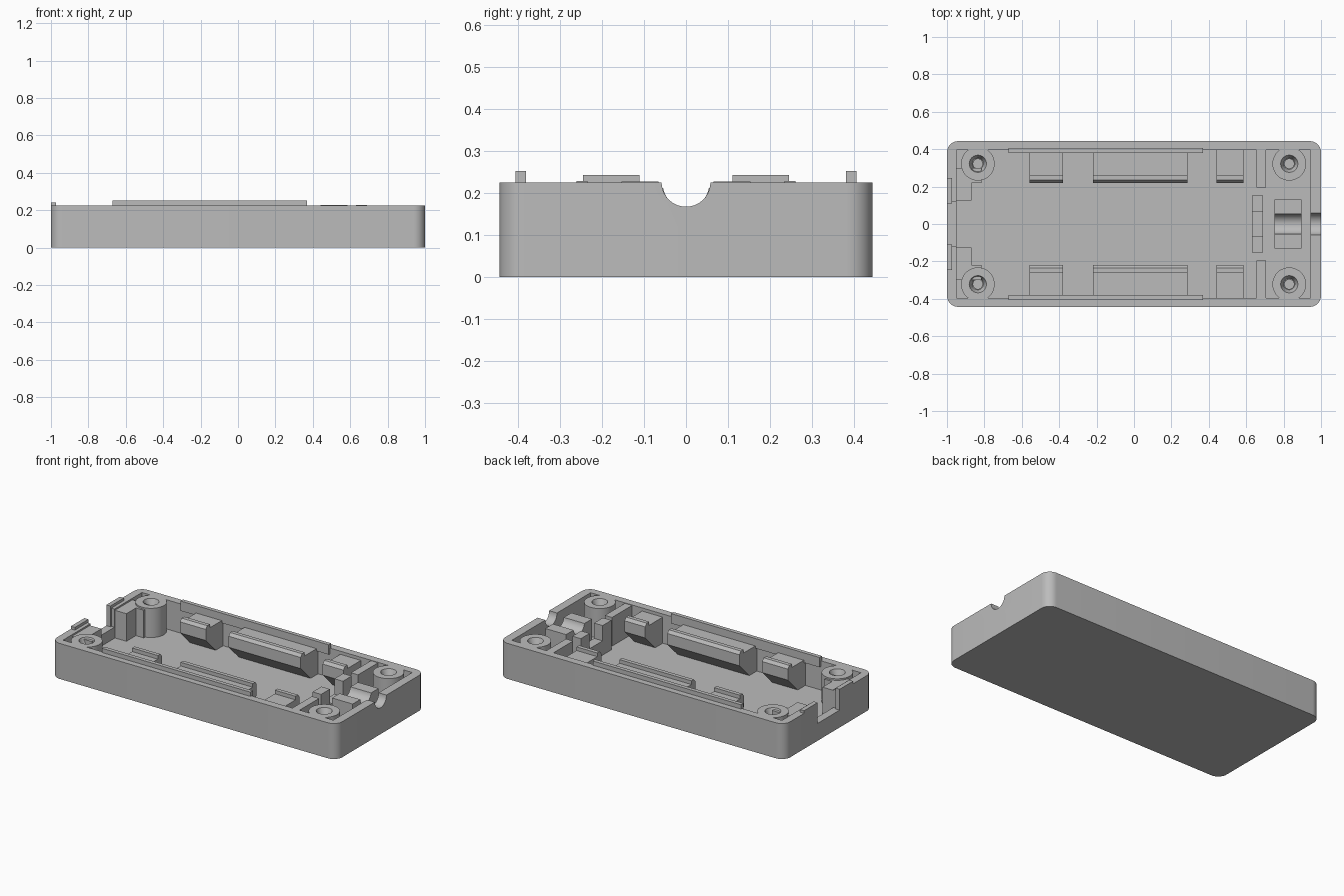
import bpy, bmesh, math
from mathutils import Matrix, Vector

if "Cube" in bpy.data.objects:
    bpy.data.objects.remove(bpy.data.objects["Cube"], do_unlink=True)

grey = bpy.data.materials.new("plain grey plastic")
grey.use_nodes = True
colour = (0.5, 0.5, 0.5, 1)
grey.diffuse_color = colour
grey.node_tree.nodes["Principled BSDF"].inputs["Base Color"].default_value = colour

HX, HY, TOP, FLOOR = 1.0, 0.443, 0.225, 0.04
WALL_Y = 0.395


def finish(name, bm):
    bmesh.ops.recalc_face_normals(bm, faces=bm.faces)
    mesh = bpy.data.meshes.new(name)
    bm.to_mesh(mesh)
    bm.free()
    mesh.materials.append(grey)
    obj = bpy.data.objects.new(name, mesh)
    bpy.context.collection.objects.link(obj)
    return obj


def box(name, x, y, z):
    bm = bmesh.new()
    bmesh.ops.create_cube(bm, size=1)
    for v in bm.verts:
        v.co = Vector([(r[0] + r[1]) / 2 + c * abs(r[1] - r[0]) for c, r in zip(v.co, (x, y, z))])
    return finish(name, bm)


def cylinder(name, centre, r_low, r_high, length, along_x=False, sides=40):
    bm = bmesh.new()
    bmesh.ops.create_cone(bm, cap_ends=True, segments=sides, radius1=r_low, radius2=r_high, depth=length)
    if along_x:
        bmesh.ops.rotate(bm, verts=bm.verts, matrix=Matrix.Rotation(math.pi / 2, 3, 'Y'))
    bmesh.ops.translate(bm, verts=bm.verts, vec=centre)
    return finish(name, bm)


def prism(name, profile, x0, x1):
    bm = bmesh.new()
    face = bm.faces.new([bm.verts.new((x0, y, z)) for y, z in profile])
    new = bmesh.ops.extrude_face_region(bm, geom=[face])["geom"]
    bmesh.ops.translate(bm, verts=[g for g in new if isinstance(g, bmesh.types.BMVert)], vec=(x1 - x0, 0, 0))
    return finish(name, bm)


def activate(obj):
    bpy.ops.object.select_all(action='DESELECT')
    obj.select_set(True)
    bpy.context.view_layer.objects.active = obj


def cut(target, cutter):
    cutter.hide_render = True
    mod = target.modifiers.new("cut", 'BOOLEAN')
    mod.operation, mod.solver, mod.object = 'DIFFERENCE', 'EXACT', cutter
    activate(target)
    bpy.ops.object.modifier_apply(modifier=mod.name)
    bpy.data.objects.remove(cutter, do_unlink=True)


def smooth(obj):
    activate(obj)
    bpy.ops.object.shade_smooth_by_angle(angle=math.radians(30))


# Tray: rounded block, hollowed, with a cable notch and an open socket end
bm = bmesh.new()
bmesh.ops.create_cube(bm, size=1)
for v in bm.verts:
    v.co = Vector((v.co.x * 2 * HX, v.co.y * 2 * HY, (v.co.z + 0.5) * TOP))
corners = [e for e in bm.edges if abs(e.verts[0].co.z - e.verts[1].co.z) > 0.1]
bmesh.ops.bevel(bm, geom=corners, offset=0.06, segments=10, profile=0.5, affect='EDGES')
tray = finish("tray", bm)
cut(tray, box("cavity_cutter", (-0.95, 0.945), (-WALL_Y, WALL_Y), (FLOOR, 0.4)))
cut(tray, box("socket_cutter", (-1.1, -0.9), (-0.12, 0.12), (0.11, 0.4)))
cut(tray, cylinder("cable_cutter", (1, 0, TOP), 0.058, 0.058, 0.2, True))
smooth(tray)

# Cable saddle with a half-round groove
saddle = box("cable_saddle", (0.75, 0.895), (-0.13, 0.13), (0.03, 0.212))
cut(saddle, cylinder("groove_cutter", (0.82, 0, 0.22), 0.055, 0.055, 0.3, True))
smooth(saddle)

# Cable stop: low middle with two uprights
box("cable_stop_base", (0.63, 0.69), (-0.07, 0.07), (0.03, 0.13))

for s, side in ((-1, "front"), (1, "back")):
    def span(a, b):
        return sorted((s * a, s * b))

    # Screw posts with countersunk holes
    for px, end in ((-0.835, "socket"), (0.83, "cable")):
        post = cylinder(f"{side}_{end}_screw_post", (px, s * 0.322, 0.1275), 0.09, 0.09, 0.195)
        cut(post, cylinder("hole_cutter", (px, s * 0.322, 0.17), 0.025, 0.025, 0.15))
        cut(post, cylinder("sink_cutter", (px, s * 0.322, 0.21), 0.03, 0.05, 0.05))
        smooth(post)

    # Lip rail on the long wall
    box(f"{side}_lip_rail", (-0.67, 0.37), span(0.38, 0.405), (0.19, 0.252))

    # Board holders: ridge on top, sloped underside
    profile = [(0.41, 0.205), (0.26, 0.205), (0.26, 0.228), (0.235, 0.228),
               (0.22, 0.21), (0.22, 0.14), (0.32, 0.04), (0.41, 0.04)]
    for i, (x0, x1) in enumerate(((-0.56, -0.38), (-0.22, 0.285), (0.44, 0.585))):
        prism(f"{side}_board_holder_{i + 1}", [(s * y, z) for y, z in profile], x0, x1)

    # Partition and cable stop upright
    box(f"{side}_partition", (0.655, 0.705), span(0.195, 0.41), (0.03, 0.222))
    box(f"{side}_cable_stop_upright", (0.63, 0.69), span(0.065, 0.153), (0.03, 0.227))

    # Socket guide blocks and raised tab beside the opening
    box(f"{side}_socket_guide", (-0.96, -0.87), span(0.125, 0.3), (0.03, 0.215))
    box(f"{side}_socket_guide_step", (-0.9, -0.815), span(0.22, 0.3), (0.03, 0.215))
    box(f"{side}_socket_tab", (-1.0, -0.972), span(0.11, 0.245), (0.11, 0.242))
